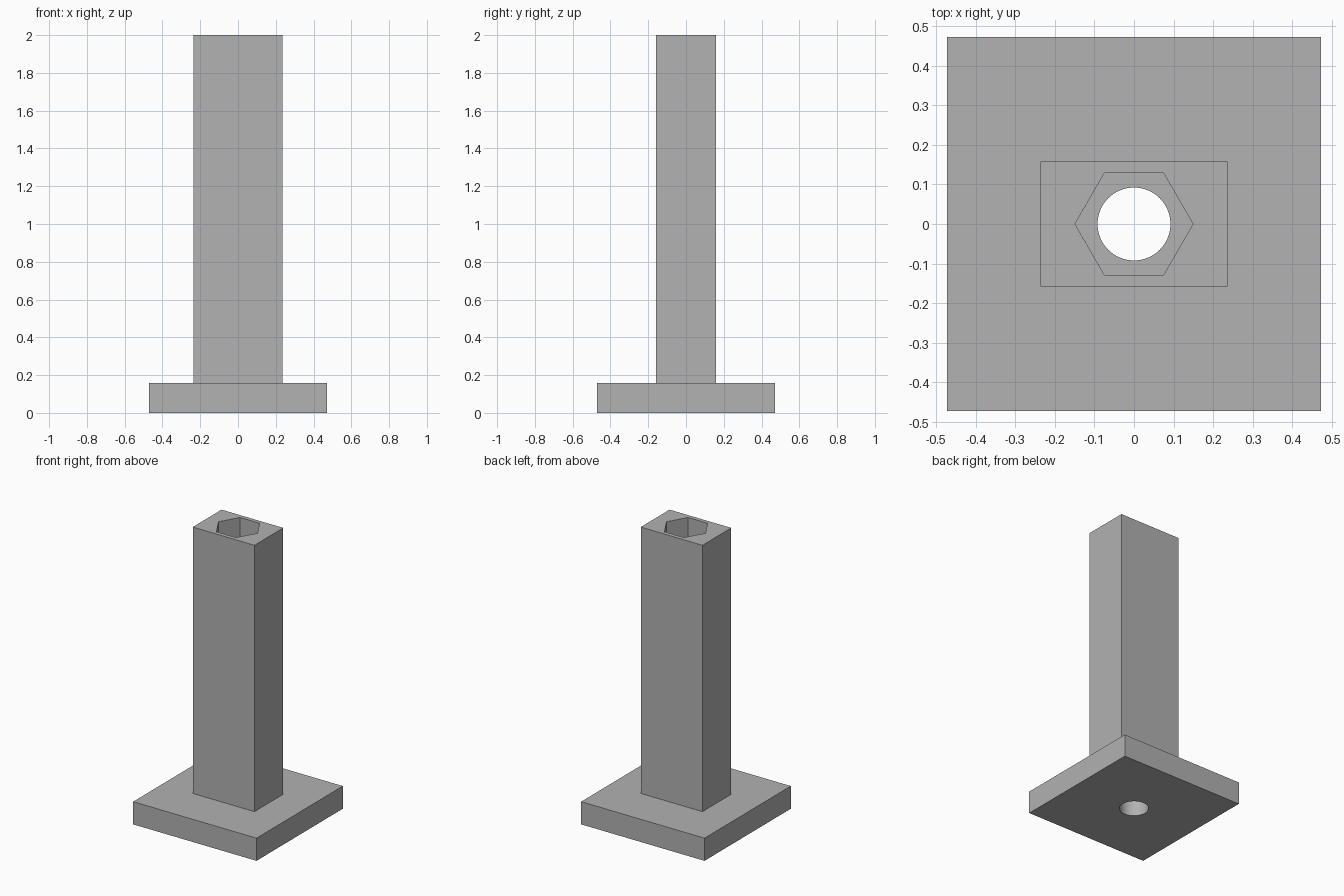
import bpy

default = bpy.data.objects.get("Cube")
if default:
    bpy.data.objects.remove(default, do_unlink=True)

HEIGHT = 2.0
BASE_WIDTH, BASE_HEIGHT = 0.944, 0.157
POST_WIDTH, POST_DEPTH = 0.472, 0.315
BORE_RADIUS, SOCKET_RADIUS = 0.092, 0.149

grey = bpy.data.materials.new("plain_grey")
grey.use_nodes = True
grey.diffuse_color = (0.445, 0.445, 0.445, 1)
grey.node_tree.nodes["Principled BSDF"].inputs["Base Color"].default_value = grey.diffuse_color


def block(name, width, depth, bottom, top):
    """Rectangular block between two heights."""
    bpy.ops.mesh.primitive_cube_add(size=1, location=(0, 0, (bottom + top) / 2))
    obj = bpy.context.object
    obj.name = name
    obj.scale = (width, depth, top - bottom)
    bpy.ops.object.transform_apply(location=True, rotation=False, scale=True)
    obj.data.materials.append(grey)
    return obj


def cut_hole(obj, sides, radius):
    """Cut a vertical prism hole right through a block."""
    bpy.ops.mesh.primitive_cylinder_add(vertices=sides, radius=radius, depth=3 * HEIGHT)
    cutter = bpy.context.object
    # Put prism corners on the x axis
    cutter.rotation_euler.z = 1.5707963
    bpy.ops.object.transform_apply(location=False, rotation=True, scale=False)
    cutter.data.materials.append(grey)
    cutter.hide_render = True

    mod = obj.modifiers.new("hole", "BOOLEAN")
    mod.operation = "DIFFERENCE"
    mod.solver = "EXACT"
    mod.object = cutter
    bpy.ops.object.select_all(action="DESELECT")
    bpy.context.view_layer.objects.active = obj
    obj.select_set(True)
    bpy.ops.object.modifier_apply(modifier=mod.name)
    bpy.data.objects.remove(cutter, do_unlink=True)
    bpy.ops.object.shade_smooth_by_angle(angle=0.5)


# Square foot plate with a round bore
base_plate = block("base_plate", BASE_WIDTH, BASE_WIDTH, 0, BASE_HEIGHT)
cut_hole(base_plate, 64, BORE_RADIUS)

# Rectangular post with a hexagonal socket
post = block("post", POST_WIDTH, POST_DEPTH, BASE_HEIGHT, HEIGHT)
cut_hole(post, 6, SOCKET_RADIUS)
